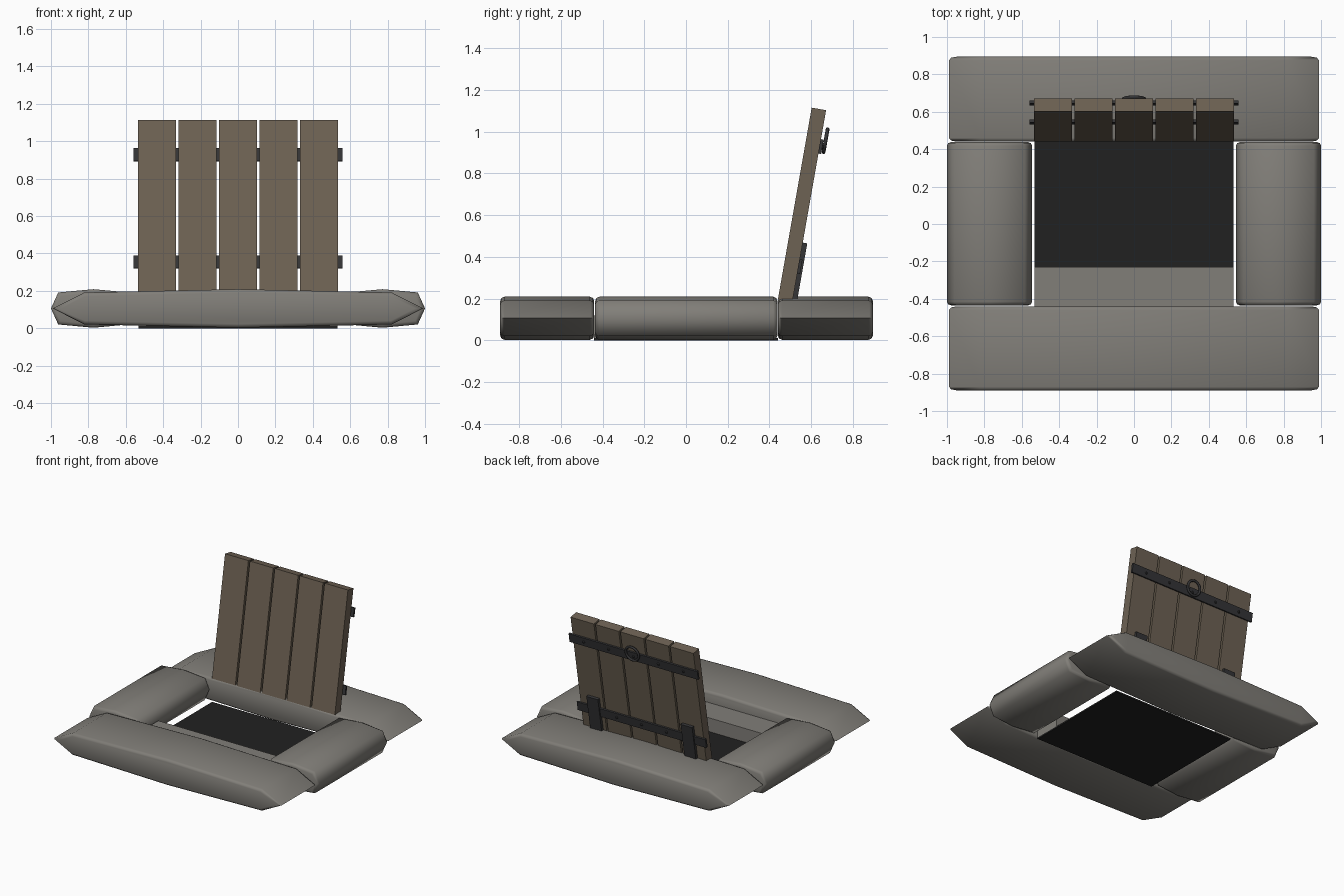
import bpy, bmesh, math
from mathutils import Matrix, Vector

if "Cube" in bpy.data.objects:
    bpy.data.objects.remove(bpy.data.objects["Cube"])


def material(name, rgb):
    m = bpy.data.materials.new(name)
    m.diffuse_color = (*rgb, 1)
    m.use_nodes = True
    m.node_tree.nodes["Principled BSDF"].inputs["Base Color"].default_value = m.diffuse_color
    return m


STONE = material("stone", (0.22, 0.21, 0.19))
WOOD = material("wood", (0.155, 0.122, 0.088))
IRON = material("iron", (0.035, 0.035, 0.037))
DARK = material("dark", (0.015, 0.015, 0.015))

# Lid frame: hinge edge, leaning back 10 degrees
LID = Matrix.Translation((0, 0.44, 0.195)) @ Matrix.Rotation(math.radians(-10), 4, 'X')


def finish(name, bm, mat, matrix=Matrix(), smooth=None):
    bmesh.ops.recalc_face_normals(bm, faces=bm.faces)
    me = bpy.data.meshes.new(name)
    bm.to_mesh(me)
    bm.free()
    me.materials.append(mat)
    if smooth:
        me.polygons.foreach_set("use_smooth", [True] * len(me.polygons))
        me.set_sharp_from_angle(angle=math.radians(smooth))
    ob = bpy.data.objects.new(name, me)
    ob.matrix_world = matrix
    bpy.context.collection.objects.link(ob)
    return ob


def box(name, lo, hi, mat, matrix=Matrix()):
    lo, hi = Vector(lo), Vector(hi)
    bm = bmesh.new()
    bmesh.ops.create_cube(bm, size=1, matrix=Matrix.Translation((lo + hi) / 2)
                          @ Matrix.Diagonal((*(hi - lo), 1)))
    return finish(name, bm, mat, matrix)


def stone(name, x0, x1, y0, y1):
    """Eight-sided pillow profile in x-z, extruded along y with rounded ends."""
    k = 0.83
    prof = [(1, 0), (k, k), (0, 1), (-k, k), (-1, 0), (-k, -k), (0, -1), (k, -k)]
    cx, rx, h = (x0 + x1) / 2, (x1 - x0) / 2, 0.103
    bm = bmesh.new()
    rings = [[bm.verts.new((cx + rx * x, y, 0.106 + h * z)) for x, z in prof]
             for y in (y0, y1)]
    caps = [bm.faces.new(r) for r in rings]
    for i in range(8):
        j = (i + 1) % 8
        bm.faces.new((rings[0][i], rings[0][j], rings[1][j], rings[1][i]))
    bmesh.ops.recalc_face_normals(bm, faces=bm.faces)
    edges = [e for f in caps for e in f.edges]
    bmesh.ops.bevel(bm, geom=edges, offset=0.02, segments=2, profile=0.5, affect='EDGES')
    return finish(name, bm, STONE, smooth=60)


# Stone surround
stone("front_stone", -0.99, 0.99, -0.89, -0.44)
stone("back_stone", -0.99, 0.99, 0.44, 0.895)
stone("left_stone", -1.0, -0.545, -0.435, 0.438)
stone("right_stone", 0.545, 1.0, -0.435, 0.438)

# Dark opening and the step inside it
box("pit_floor", (-0.533, -0.44, 0), (0.533, 0.44, 0.012), DARK)
box("inner_step", (-0.533, -0.44, 0.012), (0.533, -0.23, 0.12), STONE)

# Lid planks
pitch = 0.2165
for i in range(5):
    x = (i - 2) * pitch
    box(f"lid_plank_{i + 1}", (x - 0.1015, 0, 0), (x + 0.1015, 0.07, 0.934), WOOD, LID)


def rivet(name, x, y, z):
    bm = bmesh.new()
    bmesh.ops.create_cone(bm, cap_ends=True, segments=8, radius1=0.012, radius2=0.007,
                          depth=0.01, matrix=Matrix.Translation((x, y, z))
                          @ Matrix.Rotation(-math.pi / 2, 4, 'X'))
    finish(name, bm, IRON, LID)


# Iron cross bands with one rivet per plank
for label, z in (("lower", 0.175), ("upper", 0.758)):
    box(f"{label}_band", (-0.56, 0.068, z - 0.035), (0.56, 0.083, z + 0.035), IRON, LID)
    for i in range(5):
        rivet(f"{label}_rivet_{i + 1}", (i - 2) * pitch, 0.086, z)

# Hinge straps
for side, s in (("left", -1), ("right", 1)):
    x = s * 0.41
    box(f"{side}_hinge_strap", (x - 0.05, 0.069, 0.01), (x + 0.05, 0.092, 0.29), IRON, LID)

# Pull ring
bm = bmesh.new()
R, r, n, m = 0.056, 0.009, 24, 8
rows = []
for i in range(n):
    a = 2 * math.pi * i / n
    rows.append([bm.verts.new(((R + r * math.cos(b)) * math.cos(a), r * math.sin(b),
                               (R + r * math.cos(b)) * math.sin(a)))
                 for b in (2 * math.pi * j / m for j in range(m))])
for i in range(n):
    for j in range(m):
        p, q, k = rows[i], rows[(i + 1) % n], (j + 1) % m
        bm.faces.new((p[j], q[j], q[k], p[k]))
finish("pull_ring", bm, IRON, LID @ Matrix.Translation((0, 0.093, 0.79)), smooth=60)
